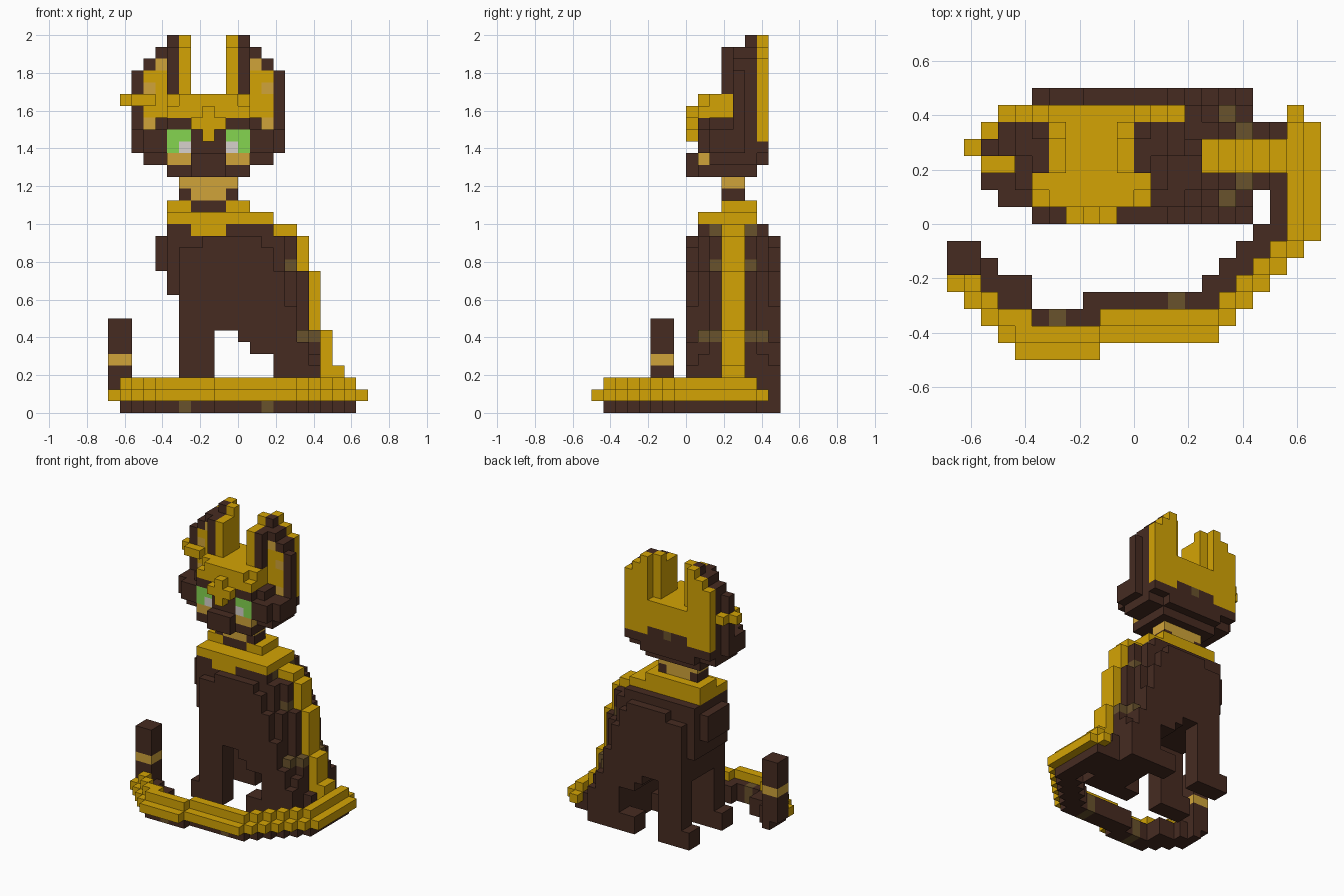
import bpy
import bmesh
from mathutils import Vector

UNIT = 1 / 16          # edge length of one block
MIDLINE = -5           # sum of mirrored x positions on the head

if "Cube" in bpy.data.objects:
    bpy.data.objects.remove(bpy.data.objects["Cube"], do_unlink=True)


def linear(channel):
    c = channel / 255
    return c / 12.92 if c < 0.04 else ((c + 0.055) / 1.055) ** 2.4


def make_material(name, red, green, blue):
    mat = bpy.data.materials.new(name)
    mat.use_nodes = True
    colour = (linear(red), linear(green), linear(blue), 1)
    mat.diffuse_color = colour
    mat.node_tree.nodes["Principled BSDF"].inputs["Base Color"].default_value = colour
    return mat


materials = {
    "fur": make_material("dark_brown_fur", 70, 43, 33),
    "gold": make_material("gold", 212, 164, 5),
    "tan": make_material("pale_gold", 208, 164, 58),
    "spot": make_material("khaki_spot", 105, 82, 44),
    "green": make_material("eye_green", 133, 213, 80),
    "white": make_material("eye_shine", 215, 209, 204),
}
order = list(materials)
blocks = {}            # block position -> (part, colour); later paint wins


def box(part, colour, xs, ys, zs):
    for x in range(*xs):
        for y in range(*ys):
            for z in range(*zs):
                blocks[x, y, z] = (part, colour)


def pair(part, colour, xs, ys, zs):
    """The same box on both sides of the head."""
    box("right_" + part, colour, xs, ys, zs)
    box("left_" + part, colour, (MIDLINE - xs[1], MIDLINE - xs[0]), ys, zs)


def build_part(part):
    """Mesh the outer faces of all blocks that belong to one part."""
    bm = bmesh.new()
    for cell, (owner, colour) in blocks.items():
        if owner != part:
            continue
        centre = Vector(cell) + Vector((0.5, 0.5, 0.5))
        for axis in range(3):
            for sign in (-1, 1):
                step = Vector((0, 0, 0))
                step[axis] = sign
                if tuple(int(c) for c in Vector(cell) + step) in blocks:
                    continue
                u, v = Vector((0, 0, 0)), Vector((0, 0, 0))
                u[(axis + 1) % 3] = 0.5
                v[(axis + 2) % 3] = 0.5 * sign
                mid = centre + step / 2
                corners = (mid - u - v, mid + u - v, mid + u + v, mid - u + v)
                face = bm.faces.new([bm.verts.new(p * UNIT) for p in corners])
                face.material_index = order.index(colour)
    bmesh.ops.remove_doubles(bm, verts=bm.verts, dist=UNIT / 100)
    mesh = bpy.data.meshes.new(part)
    bm.to_mesh(mesh)
    bm.free()
    for mat in materials.values():
        mesh.materials.append(mat)
    bpy.context.collection.objects.link(bpy.data.objects.new(part, mesh))


# Torso: stepped tiers (bottom, top, chest x, back x) for each layer in depth
core = [(0, 3, 3, 8), (3, 5, 3, 7), (5, 6, 1, 7), (6, 7, 0, 7),
        (7, 10, -5, 6), (10, 12, -6, 6), (12, 15, -7, 5)]
side = [(0, 5, 3, 7), (5, 6, 1, 6), (6, 7, 0, 6), (7, 10, -5, 5),
        (10, 12, -6, 5), (12, 15, -6, 4)]
flank = [(0, 4, 3, 7), (4, 5, 3, 6), (5, 6, 1, 6), (6, 7, 0, 5), (7, 9, -5, 5),
         (9, 12, -5, 4), (12, 14, -5, 3), (14, 15, -3, 2)]
for inset, tiers in ((2, flank), (1, side), (0, core)):
    for bottom, top, chest, back in tiers:
        box("torso", "fur", (chest, back), (2 - inset, 6 + inset), (bottom, top))
box("torso", "fur", (-6, 3), (1, 7), (15, 16))

# Stripe down the spine
for bottom, top, chest, back in core[1:]:
    box("spine_stripe", "gold", (back - 1, back + 1), (3, 5), (bottom, top))
box("spine_stripe", "gold", (3, 5), (3, 5), (15, 16))
box("spine_stripe", "gold", (7, 9), (3, 5), (3, 4))

# Spots beside the spine
for y in (2, 5):
    box("torso", "spot", (2, 3), (y, y + 1), (15, 16))
    box("torso", "spot", (4, 5), (y, y + 1), (12, 13))
    box("torso", "spot", (5, 7), (y, y + 1), (6, 7))
for y in (1, 6):
    box("torso", "spot", (5, 6), (y, y + 1), (6, 7))

# Legs and paws
for label, y in (("right", 0), ("left", 6)):
    depth = (y, y + 2)
    box(label + "_front_leg", "fur", (-5, -2), depth, (0, 7))
    box(label + "_front_paw", "fur", (-6, -5), depth, (0, 2))
    box(label + "_hind_paw", "fur", (1, 3), depth, (0, 2))

# Collar and neck
box("collar", "gold", (-6, 3), (1, 6), (16, 17))
box("collar", "gold", (-4, -1), (1, 2), (15, 16))
box("collar", "gold", (-6, 1), (3, 6), (17, 18))
box("collar", "fur", (-4, -1), (3, 4), (17, 18))
box("neck", "fur", (-5, 0), (3, 5), (18, 19))
box("neck", "tan", (-4, -1), (3, 5), (18, 19))
box("neck", "tan", (-5, 0), (3, 5), (19, 20))

# Head
box("head", "fur", (-6, 1), (1, 6), (20, 25))
box("head", "fur", (-8, 3), (2, 6), (21, 24))
box("head", "fur", (-6, 1), (6, 7), (21, 22))
box("head", "fur", (-8, 3), (6, 7), (22, 23))
box("head", "fur", (-8, 3), (1, 2), (22, 23))
box("head", "fur", (-8, 3), (1, 2), (23, 24))
box("head", "fur", (-9, 4), (2, 5), (22, 24))
box("head", "fur", (-7, 2), (2, 6), (24, 25))
box("muzzle", "fur", (-4, -1), (0, 1), (20, 22))

# Golden forehead and nose ridge
box("forehead", "gold", (-6, 1), (1, 6), (25, 26))
box("forehead", "gold", (-6, 1), (2, 6), (26, 27))
box("forehead", "gold", (-5, 0), (1, 2), (26, 27))
box("nose_ridge", "gold", (-3, -2), (0, 1), (23, 26))
box("nose_ridge", "gold", (-4, -1), (0, 1), (24, 25))

# Eyes and cheeks
pair("eye", "green", (-6, -4), (1, 2), (22, 24))
pair("eye", "white", (-5, -4), (1, 2), (22, 23))
pair("cheek", "tan", (-6, -4), (1, 2), (21, 22))

# Golden back of the head with a dark nape
box("head_back", "gold", (-8, 3), (6, 7), (23, 27))
box("head_back", "fur", (-5, 0), (6, 7), (23, 24))
box("head_back", "spot", (-3, -2), (6, 7), (23, 24))

# Ears: dark rim and shell, golden lining, golden back
for x, top in ((-8, 30), (-7, 31), (-6, 32)):
    pair("ear", "gold", (x, x + 1), (6, 7), (24, top))
    pair("ear", "fur", (x, x + 1), (4, 6), (24, top))
pair("ear", "fur", (-9, -8), (4, 5), (24, 29))
pair("ear", "gold", (-8, -7), (4, 5), (24, 29))
pair("ear", "gold", (-7, -6), (4, 5), (25, 30))
for x, colour in ((-6, "fur"), (-5, "gold")):
    pair("ear", colour, (x, x + 1), (3, 5), (27, 31))
    pair("ear", colour, (x, x + 1), (5, 6), (27, 32))
box("right_ear", "fur", (-6, -5), (4, 5), (31, 32))
for x in (-6, 0):
    blocks.pop((x, 4, 31), None)
for x, z in ((-8, 24), (-8, 27), (-7, 29)):
    pair("ear", "tan", (x, x + 1), (4, 5), (z, z + 1))

# Earring
for x, y in ((-10, 4), (-9, 3), (-8, 3), (-9, 5)):
    box("earring", "gold", (x, x + 1), (y, y + 1), (26, 27))

# Tail: x span, then inner edge, colour change and outer edge in y
sweep = [(-11, -10, -1, -3, -4), (-10, -9, -1, -3, -5), (-9, -8, -2, -4, -6),
         (-8, -7, -3, -5, -7), (-7, -6, -3, -5, -8), (-6, -3, -5, -6, -8),
         (-3, -2, -4, -6, -8), (-2, 4, -4, -5, -7), (4, 5, -3, -5, -7),
         (5, 6, -2, -4, -6), (6, 7, -1, -3, -5), (7, 8, 0, -2, -4),
         (8, 9, 6, -1, -3), (9, 10, 6, 6, -2), (10, 11, 6, 6, -1)]
for start, end, inner, change, outer in sweep:
    span = (start, end)
    box("tail", "fur", span, (change, inner), (1, 2))
    box("tail", "gold", span, (outer, change), (1, 2))
    if start > -11 and end < 11:
        box("tail", "fur", span, (outer + 1, inner), (0, 1))
        box("tail", "gold", span, (outer + 1, change), (2, 3))
box("tail", "gold", (9, 10), (6, 7), (1, 2))
box("tail", "gold", (7, 9), (3, 5), (1, 3))
for x, front, back in ((-5, -7, -5), (2, -6, -4)):
    box("tail", "spot", (x, x + 1), (front, back), (0, 1))
    box("tail", "spot", (x, x + 1), (back - 1, back), (1, 2))

# Raised tail tip
box("tail_tip", "fur", (-11, -9), (-3, -1), (1, 8))
box("tail_tip", "tan", (-11, -9), (-3, -1), (4, 5))

for part in sorted({owner for owner, colour in blocks.values()}):
    build_part(part)
